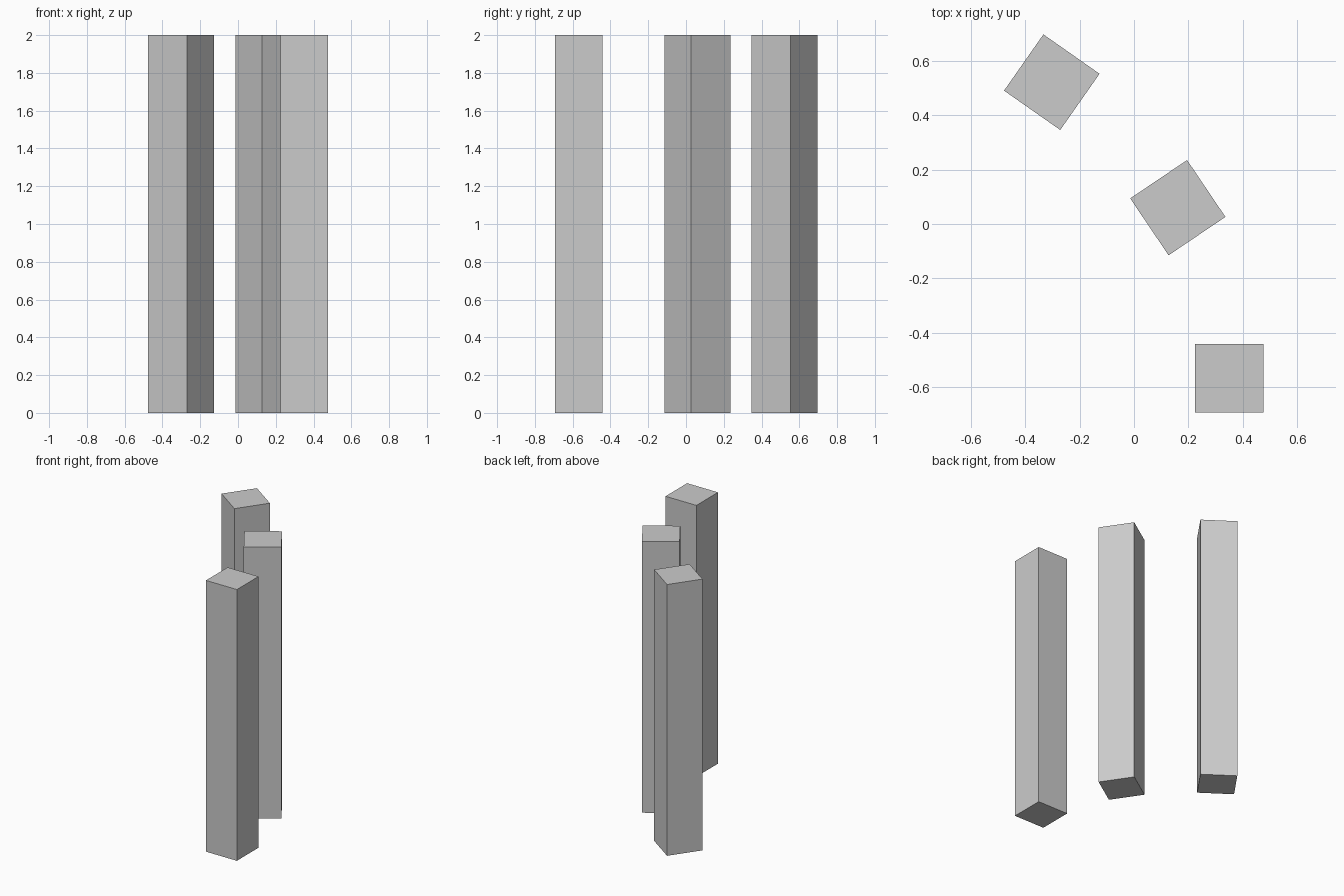
import bpy
from math import radians

SIDE, HEIGHT = 0.252, 2.0

cube = bpy.data.objects.get("Cube")
if cube:
    bpy.data.objects.remove(cube, do_unlink=True)

# Plain grey shared by every pillar
grey = bpy.data.materials.new("plain_grey")
grey.use_nodes = True
color = (0.6, 0.6, 0.6, 1.0)
grey.diffuse_color = color
grey.node_tree.nodes["Principled BSDF"].inputs["Base Color"].default_value = color


def add_pillar(name, x, y, angle):
    """Square pillar standing on the floor, turned about its own axis."""
    bpy.ops.mesh.primitive_cube_add(size=1, location=(x, y, HEIGHT / 2),
                                    rotation=(0, 0, radians(angle)))
    pillar = bpy.context.object
    pillar.name = name
    pillar.scale = (SIDE, SIDE, HEIGHT)
    bpy.ops.object.transform_apply(location=False, rotation=False, scale=True)
    pillar.data.materials.append(grey)


# Three pillars in a loose diagonal row, front to back
add_pillar("front_pillar", 0.35, -0.567, 0)
add_pillar("middle_pillar", 0.161, 0.06, 34)
add_pillar("back_pillar", -0.302, 0.521, 55)
